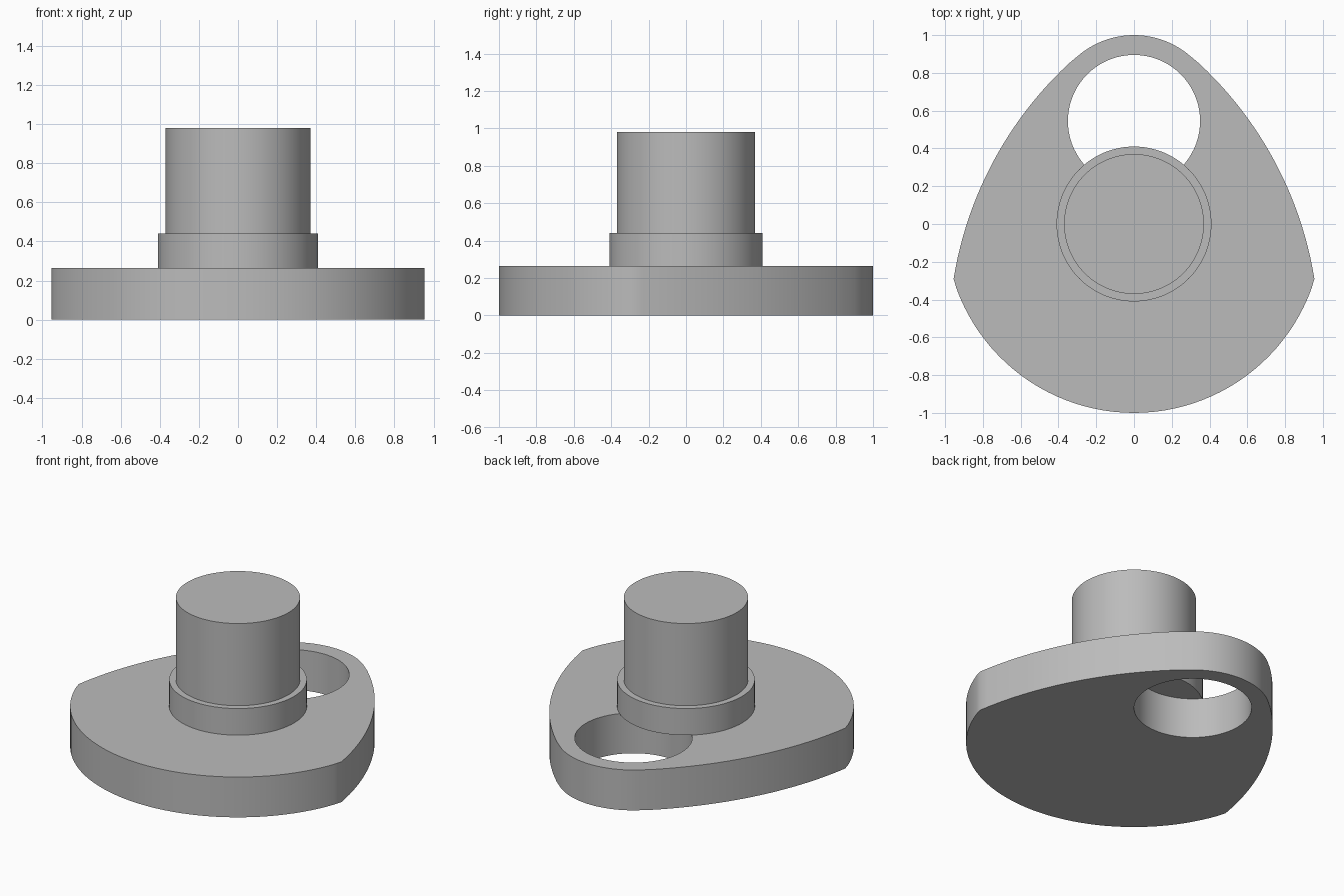
import bpy, bmesh
from math import sin, cos, atan2, pi
from mathutils import Vector

cube = bpy.data.objects.get("Cube")
if cube:
    bpy.data.objects.remove(cube, do_unlink=True)

steel = bpy.data.materials.new("grey_steel")
steel.use_nodes = True
grey = (0.5, 0.5, 0.5, 1)
steel.diffuse_color = grey
steel.node_tree.nodes["Principled BSDF"].inputs["Base Color"].default_value = grey

WEB_TOP, COLLAR_TOP, PIN_TOP = 0.265, 0.44, 0.98
EYE = Vector((0, 0.545))


def finish(name, bm):
    bmesh.ops.recalc_face_normals(bm, faces=bm.faces)
    mesh = bpy.data.meshes.new(name)
    bm.to_mesh(mesh)
    bm.free()
    mesh.materials.append(steel)
    obj = bpy.data.objects.new(name, mesh)
    bpy.context.collection.objects.link(obj)
    bpy.ops.object.select_all(action='DESELECT')
    obj.select_set(True)
    bpy.context.view_layer.objects.active = obj
    bpy.ops.object.shade_smooth_by_angle(angle=pi / 6)
    return obj


def arc(centre, radius, start, end, steps):
    angles = [start + (end - start) * i / steps for i in range(steps)]
    return [(centre[0] + radius * cos(a), centre[1] + radius * sin(a)) for a in angles]


def plate(name, loops, height):
    bm = bmesh.new()
    edges = []
    for loop in loops:
        verts = [bm.verts.new((x, y, 0)) for x, y in loop]
        edges += [bm.edges.new((v, verts[i - 1])) for i, v in enumerate(verts)]
    bmesh.ops.triangle_fill(bm, edges=edges, use_beauty=True, normal=(0, 0, 1))
    grown = bmesh.ops.extrude_face_region(bm, geom=bm.faces[:], use_keep_orig=True)
    top = [g for g in grown["geom"] if isinstance(g, bmesh.types.BMVert)]
    bmesh.ops.translate(bm, verts=top, vec=(0, 0, height))
    # Merge the triangulated fill back into flat faces where possible
    bmesh.ops.dissolve_limit(bm, angle_limit=0.001, verts=[], edges=bm.edges[:])
    return finish(name, bm)


def cylinder(name, radius, bottom, top):
    bm = bmesh.new()
    bmesh.ops.create_cone(bm, cap_ends=True, segments=96, radius1=radius,
                          radius2=radius, depth=top - bottom)
    bmesh.ops.translate(bm, verts=bm.verts, vec=(0, 0, (top + bottom) / 2))
    return finish(name, bm)


# Crank web: round counterweight, bowed flanks and a nose around the bore
corner = Vector((0.955, -0.29))
flank = Vector((-1.009, -0.608))
flank_radius = (corner - flank).length
low = atan2(*(corner - flank).yx)
tangent = atan2(*(EYE - flank).yx)
right_side = arc(flank, flank_radius, low, tangent, 24)
nose = arc(EYE, 1 - EYE.y, tangent, pi - tangent, 24)
nose_end = EYE + (1 - EYE.y) * Vector((-cos(tangent), sin(tangent)))
left_side = [tuple(nose_end)] + [(-x, y) for x, y in reversed(right_side[1:])]
base = atan2(corner.y, corner.x)
counterweight = arc((0, 0), 1, -pi - base, -base * -1, 48)
counterweight[0] = (-corner.x, corner.y)
bore = arc(EYE, 0.35, 0, 2 * pi, 72)
plate("crank_web", [right_side + nose + left_side + counterweight, bore], WEB_TOP)

# Collar partly overhanging the bore, and the shaft above it
cylinder("collar", 0.41, WEB_TOP, COLLAR_TOP)
cylinder("shaft", 0.37, COLLAR_TOP, PIN_TOP)
